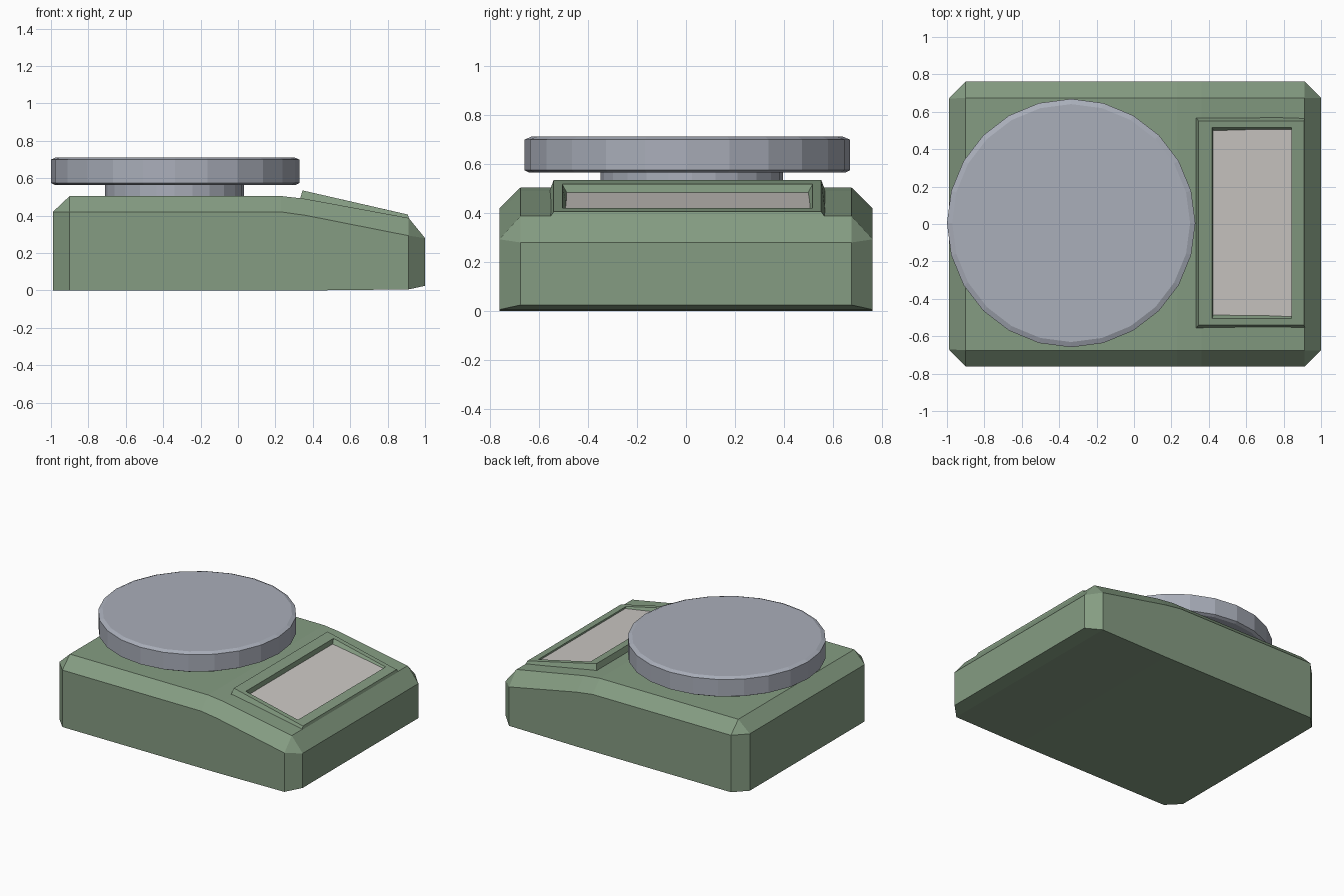
import bpy, bmesh, math

if "Cube" in bpy.data.objects:
    bpy.data.objects.remove(bpy.data.objects["Cube"])


def material(name, rgb):
    m = bpy.data.materials.new(name)
    m.diffuse_color = (*rgb, 1)
    m.use_nodes = True
    m.node_tree.nodes["Principled BSDF"].inputs["Base Color"].default_value = m.diffuse_color
    return m


green = material("muted_green", (0.235, 0.335, 0.225))
steel = material("steel_grey", (0.40, 0.425, 0.49))
display = material("display_grey", (0.60, 0.575, 0.55))


def loft(name, rings, mat, caps=True, closed=False):
    """Skin a list of equal-length point rings."""
    bm = bmesh.new()
    vs = [[bm.verts.new(p) for p in r] for r in rings]
    n = len(rings[0])
    pairs = list(zip(vs, vs[1:])) + ([(vs[-1], vs[0])] if closed else [])
    for a, b in pairs:
        for i in range(n):
            j = (i + 1) % n
            bm.faces.new((a[i], a[j], b[j], b[i]))
    if caps:
        bm.faces.new(vs[0])
        bm.faces.new(vs[-1])
    bmesh.ops.remove_doubles(bm, verts=bm.verts, dist=0.0005)
    bmesh.ops.recalc_face_normals(bm, faces=bm.faces)
    me = bpy.data.meshes.new(name)
    bm.to_mesh(me)
    bm.free()
    me.materials.append(mat)
    ob = bpy.data.objects.new(name, me)
    bpy.context.collection.objects.link(ob)
    return ob


# Housing: cross-sections along x (x, side half width, bottom z, side top z, top half width, top z)
stations = [
    (-0.99, 0.67, 0.0, 0.42, 0.67, 0.42),
    (-0.90, 0.762, 0.0, 0.42, 0.675, 0.505),
    (0.23, 0.762, 0.0, 0.42, 0.675, 0.505),
    (0.36, 0.762, 0.0, 0.402, 0.675, 0.49),
    (0.912, 0.762, 0.006, 0.293, 0.675, 0.388),
    (1.0, 0.675, 0.025, 0.28, 0.675, 0.28),
]
loft("housing", [[(x, -w, b), (x, w, b), (x, w, s), (x, t, z), (x, -t, z), (x, -w, s)]
                 for x, w, b, s, t, z in stations], green)


# Sloped rectangle helper: z is interpolated between the left and right edges
def slope_rect(x0, x1, half, z0, z1, yc=0.006):
    return [(x0, yc - half, z0), (x1, yc - half, z1), (x1, yc + half, z1), (x0, yc + half, z0)]


# Raised display frame
loft("display_frame", [
    slope_rect(0.329, 0.917, 0.567, 0.48, 0.375),
    slope_rect(0.345, 0.908, 0.546, 0.535, 0.406),
    slope_rect(0.418, 0.843, 0.511, 0.518, 0.421),
    slope_rect(0.425, 0.838, 0.488, 0.475, 0.395),
], green, caps=False, closed=True)

# Display plate lying on the slope inside the frame
loft("display_plate", [slope_rect(0.415, 0.848, 0.50, 0.478, 0.402),
                       slope_rect(0.415, 0.848, 0.50, 0.486, 0.409)], display)


# Round parts: (radius, z) profile swept with 24 sides
def turned(name, profile, cx, cy, mat, sides=24):
    return loft(name, [[(cx + r * math.cos(math.tau * i / sides),
                         cy + r * math.sin(math.tau * i / sides), z)
                        for i in range(sides)] for r, z in profile], mat)


turned("weighing_pan", [(0.645, 0.565), (0.664, 0.575), (0.664, 0.70), (0.636, 0.712)],
       -0.336, 0.005, steel)
turned("pan_support", [(0.372, 0.50), (0.372, 0.57)], -0.339, 0.024, steel)
